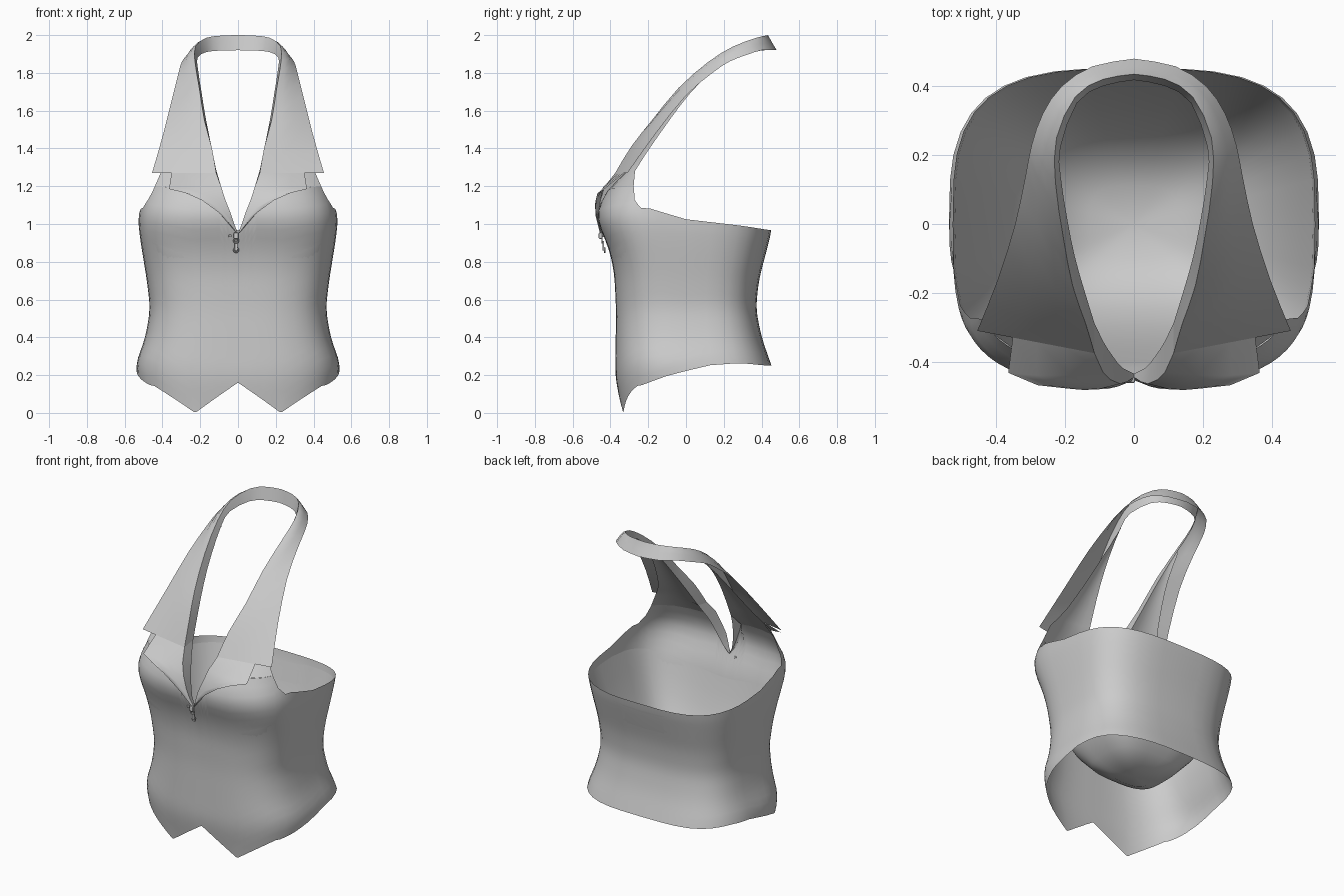
import bpy, bmesh
from math import sin, cos, radians
from mathutils import Vector

if "Cube" in bpy.data.objects:
    bpy.data.objects.remove(bpy.data.objects["Cube"])


def lerp(table, t):
    """Linear lookup in a list of (key, value)."""
    if t <= table[0][0]:
        return table[0][1]
    for (a, va), (b, vb) in zip(table, table[1:]):
        if t <= b:
            return va + (vb - va) * (t - a) / (b - a)
    return table[-1][1]


def soft(table, t, r=0.05):
    """Lookup averaged over a small span, for rounded curves."""
    return sum(lerp(table, t + r * k / 3) for k in range(-3, 4)) / 7


def grid(name, rows, mirror=True, angle=40):
    """Skin rows of equal point count, mirrored across x."""
    bm = bmesh.new()
    vs = [[bm.verts.new(p) for p in row] for row in rows]
    for a, b in zip(vs, vs[1:]):
        for i in range(len(a) - 1):
            bm.faces.new((a[i], a[i + 1], b[i + 1], b[i]))
    bmesh.ops.remove_doubles(bm, verts=bm.verts, dist=0.0005)
    bmesh.ops.recalc_face_normals(bm, faces=bm.faces)
    me = bpy.data.meshes.new(name)
    bm.to_mesh(me)
    bm.free()
    ob = bpy.data.objects.new(name, me)
    bpy.context.collection.objects.link(ob)
    bpy.context.view_layer.objects.active = ob
    ob.select_set(True)
    if mirror:
        m = ob.modifiers.new("mirror", 'MIRROR')
        m.merge_threshold = 0.002
        bpy.ops.object.modifier_apply(modifier=m.name)
    bpy.ops.object.shade_smooth_by_angle(angle=radians(angle))
    ob.select_set(False)
    return ob


def spline(pts, n):
    """Catmull-Rom through points, n steps per span."""
    p = [Vector(q) for q in pts]
    p = [2 * p[0] - p[1]] + p + [2 * p[-1] - p[-2]]
    out = []
    for i in range(1, len(p) - 2):
        for k in range(n):
            t = k / n
            out.append(0.5 * (2 * p[i] + (p[i + 1] - p[i - 1]) * t
                       + (2 * p[i - 1] - 5 * p[i] + 4 * p[i + 1] - p[i + 2]) * t ** 2
                       + (3 * p[i] - p[i - 1] - 3 * p[i + 1] + p[i + 2]) * t ** 3))
    return out + [p[-2]]


# body profile against height: half width, front depth, back depth, front corner roundness
WIDTH = [(0, .50), (.15, .525), (.25, .545), (.4, .49), (.55, .465), (.7, .482), (.9, .515), (1.02, .53), (1.1, .52), (1.2, .475)]
FRONT = [(0, .34), (.2, .375), (.55, .37), (.75, .38), (.88, .41), (1.0, .465), (1.08, .472), (1.2, .40)]
BACK = [(.2, .47), (.4, .40), (.55, .37), (.7, .385), (.97, .455)]
ROUND = [(.2, .8), (.9, .56)]
# rim height by angle in front, by depth at the sides and back
RIM = [(0, .95), (1.5, 1.06), (4, 1.17), (10, 1.18), (30, 1.19), (60, 1.2), (65, 1.13), (72, 1.085)]
RIM_BACK = [(-.2, 1.085), (0, 1.025), (.3, .99), (.45, .967)]
# hem height across the front, then along the sides
HEM = [(0, .16), (.235, 0), (.45, .15), (.5, .18)]
HEM_SIDE = [(-.25, .14), (-.1, .195), (0, .222), (.1, .25), (.3, .264), (.45, .25)]
ANGLES = [0, .7, 1.5, 2.5, 4, 7, 10, 13, 15.5, 17, 18.5, 22, 28, 34, 40, 45, 50, 55, 60, 62.5, 65,
          68, 72, 78, 84, 90, 97, 105, 115, 125, 135, 145, 155, 165, 173, 180]


def body_point(deg, z):
    s, c = max(sin(radians(deg)), 0), cos(radians(deg))
    if deg in (0, 180):
        s = 0
    x = soft(WIDTH, z) * s ** .625
    if c > 0:
        y = -soft(FRONT, z) * c ** lerp(ROUND, z)
    else:
        y = soft(BACK, z) * (-c) ** .6
    return Vector((x, y, z))


def rim(d):
    return lerp(RIM, d) if d <= 72 else lerp(RIM_BACK, body_point(d, 1).y)


def hem(d):
    p = body_point(d, .12)
    return lerp(HEM, p.x) if d < 51 else lerp(HEM_SIDE, p.y)


# bodice tube
N = 22
rows = []
for k in range(N + 1):
    rows.append([body_point(d, hem(d) + (rim(d) - hem(d)) * k / N) for d in ANGLES])
grid("bodice", rows)

# inner lining: a bowl hung just under the rim
EDGE = [(0, .82), (60, .92), (90, .97), (180, .93)]
rows = []
for t in (.995, .93, .85, .75, .62, .45, .25, 0):
    row = []
    for d in ANGLES:
        e = body_point(d, lerp(EDGE, d))
        row.append(Vector((e.x * t, e.y * t, .3 + (e.z - .3) * t ** 3)))
    rows.append(row)
grid("inner_lining", rows)

# rails of the halter: stand edge, fold line, collar outer edge
stand = spline([(.115, -.25, 1.29), (.145, -.16, 1.43), (.17, -.07, 1.57), (.19, .02, 1.69), (.21, .14, 1.82),
                (.212, .22, 1.875), (.165, .35, 1.905), (.09, .40, 1.915), (0, .418, 1.92)], 2)
fold = spline([(.115, -.375, 1.27), (.14, -.29, 1.41), (.178, -.18, 1.55), (.205, -.04, 1.72), (.228, .12, 1.86),
               (.225, .25, 1.94), (.17, .37, 1.985), (.09, .42, 1.997), (0, .435, 2.0)], 2)
outer = spline([(.455, -.31, 1.27), (.395, -.16, 1.48), (.345, 0, 1.68), (.315, .14, 1.80), (.297, .23, 1.86),
                (.265, .32, 1.895), (.21, .40, 1.92), (.12, .458, 1.92), (0, .48, 1.92)], 2)
stand = [s.lerp(f, .3 * (1 - i / 16)) for i, (s, f) in enumerate(zip(stand, fold))]

# collar: falls outward from the fold, with a stand inside
rows = []
for i, (f, o) in enumerate(zip(fold, outer)):
    puff = Vector((0, -.008, .012)) * min(1, i / 3)
    rows.append([f, f.lerp(o, .33) + puff, f.lerp(o, .67) + puff, o])
grid("collar", rows, angle=60)
grid("collar_stand", [[a, (a + f) / 2, f] for a, f in zip(stand, fold)], angle=60)

# lapels: lower half of the fold down to the zip, meeting the collar at the notch
lap_fold = [(0, -.445, .95), (.02, -.458, 1.0), (.04, -.464, 1.06), (.068, -.452, 1.13), (.09, -.43, 1.2), (.115, -.375, 1.27)]
lap_out = [(.01, -.45, .955), (.1, -.476, 1.06), (.19, -.478, 1.125), (.28, -.468, 1.165), (.365, -.432, 1.185), (.352, -.329, 1.27)]
rows = []
for i, (f, o) in enumerate(zip(map(Vector, lap_fold), map(Vector, lap_out))):
    puff = Vector((0, -.008 if i < 5 else 0, 0))
    rows.append([f, f.lerp(o, .35) + puff, f.lerp(o, .7) + puff, o])
grid("lapel", rows, angle=60)

# facing inside the lapel, from zip to collar stand
face_in = [(0, -.435, .95), (.03, -.42, 1.0), (.05, -.40, 1.06), (.075, -.365, 1.15), (.09, -.34, 1.2), stand[0]]
grid("lapel_facing", [[Vector(a), Vector(f)] for a, f in zip(face_in, lap_fold)], angle=60)

# front panel rising from the bust into the strap under the collar
base = [body_point(d, rim(d)) for d in (4, 10, 20, 35, 50, 60)]
arm = spline([(.405, -.27, 1.28), (.335, -.2, 1.39), (.275, -.08, 1.56), (.24, .02, 1.69), (.216, .14, 1.815)], 2)
rows = [base]
for a, b in zip(stand, arm):
    w = (b - a).length
    rows.append([a.lerp(b, t) + Vector((0, -.36, .1)) * w * t * (1 - t)
                 for t in (0, .2, .4, .6, .8, 1)])
grid("strap_panel", rows, angle=60)


# zip: slider, ring and pull tab
def block(name, size, loc, bevel):
    bpy.ops.mesh.primitive_cube_add(size=1, location=loc)
    ob = bpy.context.object
    ob.name = name
    ob.scale = size
    bpy.ops.object.transform_apply(location=False, rotation=False)
    m = ob.modifiers.new("bevel", 'BEVEL')
    m.width, m.segments = bevel, 2
    return ob


block("zip_slider", (.026, .02, .034), (-.01, -.452, .938), .006)
block("zip_tab", (.016, .008, .05), (-.01, -.438, .885), .003)
for name, z, y in (("zip_ring", .912, -.445), ("zip_pull_end", .862, -.43)):
    bpy.ops.mesh.primitive_torus_add(major_segments=16, minor_segments=6, major_radius=.012, minor_radius=.004,
                                     location=(-.01, y, z), rotation=(radians(90), 0, 0))
    bpy.context.object.name = name
block("zip_stop", (.016, .014, .014), (-.042, -.44, .937), .004)
